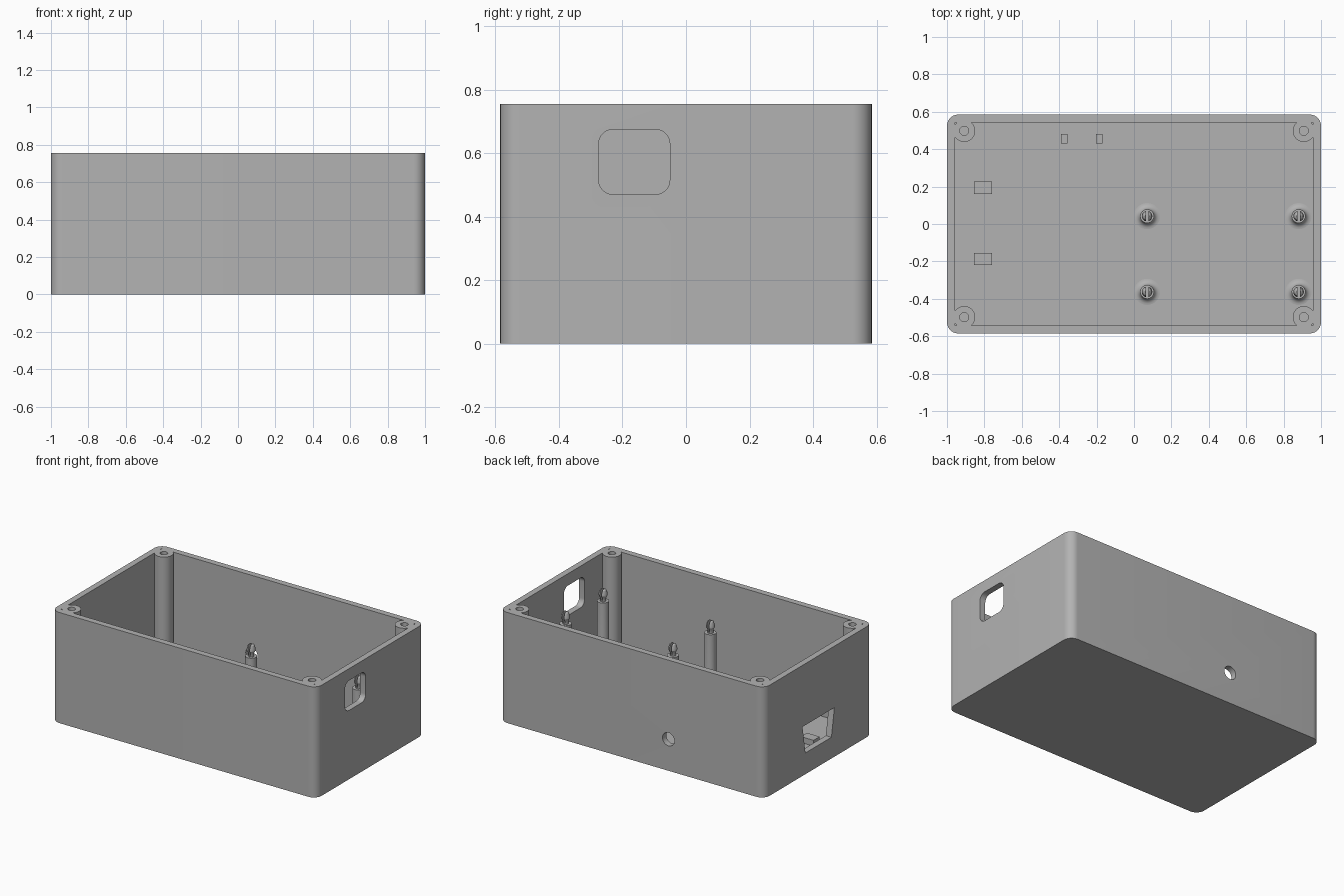
import bpy, bmesh
from math import cos, sin, pi, radians
from mathutils import Vector

if "Cube" in bpy.data.objects:
    bpy.data.objects.remove(bpy.data.objects["Cube"], do_unlink=True)

HALF_X, HALF_Y, HEIGHT = 1.0, 0.585, 0.755
WALL, FLOOR = 0.042, 0.04
POST_X, POST_Y = 0.908, 0.498

grey = bpy.data.materials.new("plain grey")
grey.use_nodes = True
grey.diffuse_color = (0.45, 0.45, 0.45, 1)
grey.node_tree.nodes["Principled BSDF"].inputs["Base Color"].default_value = grey.diffuse_color


def finish(bm, name):
    bmesh.ops.recalc_face_normals(bm, faces=bm.faces)
    mesh = bpy.data.meshes.new(name)
    bm.to_mesh(mesh)
    bm.free()
    mesh.materials.append(grey)
    obj = bpy.data.objects.new(name, mesh)
    bpy.context.collection.objects.link(obj)
    return obj


def prism(name, outline, low, high, axis="z"):
    """Extrude a 2D outline between two positions along an axis."""
    place = {"x": lambda u, v, w: (w, u, v),
             "y": lambda u, v, w: (u, w, v),
             "z": lambda u, v, w: (u, v, w)}[axis]
    bm = bmesh.new()
    face = bm.faces.new([bm.verts.new(place(u, v, low)) for u, v in outline])
    out = bmesh.ops.extrude_face_region(bm, geom=[face])
    top = [v for v in out["geom"] if isinstance(v, bmesh.types.BMVert)]
    bmesh.ops.translate(bm, verts=top, vec=Vector(place(0, 0, high - low)))
    return finish(bm, name)


def circle(cx, cy, r, n=40):
    return [(cx + r * cos(2 * pi * i / n), cy + r * sin(2 * pi * i / n)) for i in range(n)]


def rectangle(cx, cy, hx, hy):
    return [(cx - hx, cy - hy), (cx + hx, cy - hy), (cx + hx, cy + hy), (cx - hx, cy + hy)]


def rounded(cx, cy, hx, hy, r, steps=10):
    points = []
    for k, (sx, sy) in enumerate([(1, 1), (-1, 1), (-1, -1), (1, -1)]):
        for i in range(steps + 1):
            a = (k + i / steps) * pi / 2
            points.append((cx + sx * (hx - r) + r * cos(a), cy + sy * (hy - r) + r * sin(a)))
    return points


def cut(target, cutter):
    cutter.hide_render = True
    mod = target.modifiers.new("cut", "BOOLEAN")
    mod.operation, mod.solver, mod.object = "DIFFERENCE", "EXACT", cutter
    bpy.context.view_layer.objects.active = target
    bpy.ops.object.modifier_apply(modifier=mod.name)
    bpy.data.objects.remove(cutter, do_unlink=True)


def smooth(obj):
    bpy.ops.object.select_all(action="DESELECT")
    obj.select_set(True)
    bpy.context.view_layer.objects.active = obj
    bpy.ops.object.shade_smooth_by_angle(angle=radians(30))


def lathe(name, profile, n=32):
    bm = bmesh.new()
    rings = [[bm.verts.new((x, y, z)) for x, y in circle(0, 0, r, n)] for r, z in profile]
    for a, b in zip(rings, rings[1:]):
        for i in range(n):
            j = (i + 1) % n
            bm.faces.new((a[i], a[j], b[j], b[i]))
    bm.faces.new(rings[0])
    bm.faces.new(rings[-1])
    return finish(bm, name)


# Case: rounded block hollowed out around the four screw posts
case = prism("case", rounded(0, 0, HALF_X, HALF_Y, 0.06), 0, HEIGHT)
corners = [(sx * POST_X, sy * POST_Y) for sx in (-1, 1) for sy in (-1, 1)]
cavity = prism("cavity_cutter", rectangle(0, 0, HALF_X - WALL, HALF_Y - WALL), FLOOR, 1)
for x, y in corners:
    cut(cavity, prism("post_cutter", circle(x, y, 0.059), -0.1, 1.1))
cut(case, cavity)
for x, y in corners:
    cut(case, prism("screw_hole_cutter", circle(x, y, 0.024, 24), 0.4, 1))

# Wall openings: rounded window, tapered socket, round cable hole
cut(case, prism("window_cutter", rounded(-0.163, 0.572, 0.112, 0.102, 0.045), 0.9, 1.1, "x"))
socket = [(-0.14, 0.145), (0.14, 0.145), (0.172, 0.335), (-0.172, 0.335)]
cut(case, prism("socket_cutter", socket, -1.1, -0.9, "x"))
cut(case, prism("cable_hole_cutter", circle(-0.277, 0.215, 0.045), 0.5, 0.7, "y"))
smooth(case)

# Low locating blocks on the floor
for side, y in (("left", 0.193), ("right", -0.187)):
    prism("socket_block_" + side, rectangle(-0.807, y, 0.048, 0.033), 0.03, 0.08)
for side, x in (("inner", -0.185), ("outer", -0.372)):
    prism("cable_block_" + side, rectangle(x, 0.456, 0.017, 0.025), 0.03, 0.08)

# Standoffs: flared foot, column and split snap head
foot = [(0.037 + 0.033 * (1 - sin(a)), FLOOR + 0.033 * (1 - cos(a)))
        for a in [i * pi / 12 for i in range(7)]]
standoff = lathe("standoff", [(0.07, 0.03)] + foot + [
    (0.037, 0.49), (0.019, 0.49), (0.019, 0.512), (0.028, 0.53),
    (0.027, 0.545), (0.02, 0.565), (0.01, 0.573)])
cut(standoff, prism("slit_cutter", rectangle(0, 0, 0.007, 0.1), 0.495, 0.7))
smooth(standoff)
spots = [(0.07, 0.042), (0.88, 0.042), (0.07, -0.363), (0.88, -0.363)]
standoff.location = (*spots[0], 0)
for x, y in spots[1:]:
    twin = standoff.copy()
    twin.location = (x, y, 0)
    bpy.context.collection.objects.link(twin)
